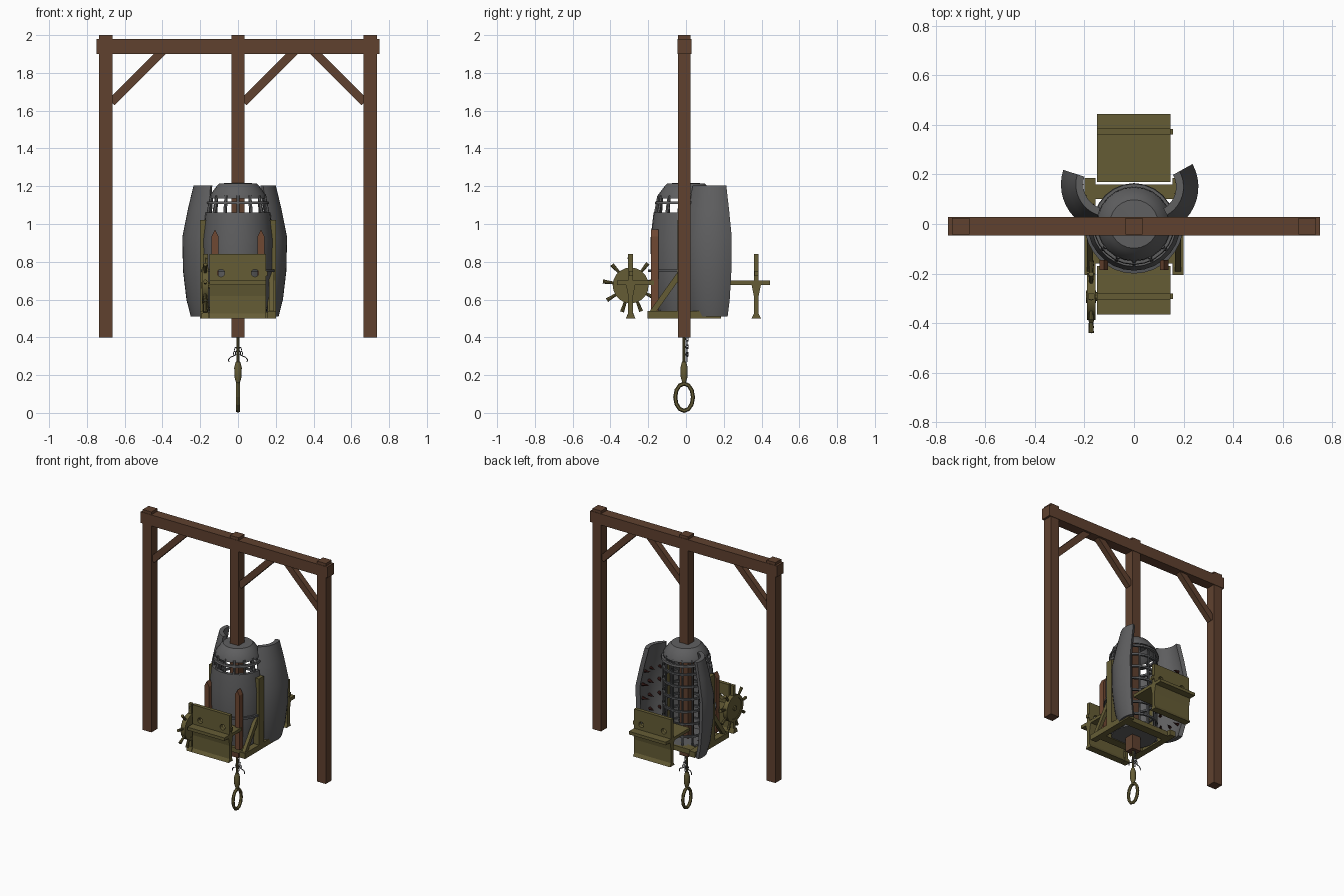
import bpy, bmesh, math
from math import cos, sin, radians, pi
from mathutils import Vector

if "Cube" in bpy.data.objects:
    bpy.data.objects.remove(bpy.data.objects["Cube"])


def mat(name, rgb):
    m = bpy.data.materials.new(name)
    m.diffuse_color = (*rgb, 1)
    m.use_nodes = True
    m.node_tree.nodes["Principled BSDF"].inputs["Base Color"].default_value = m.diffuse_color
    return m


WOOD = mat("brown wood", (.115, .053, .028))
STAKE = mat("reddish wood", (.16, .065, .032))
OLIVE = mat("olive wood", (.13, .108, .036))
IRON = mat("grey iron", (.115, .115, .118))
BAR = mat("dark iron bar", (.085, .088, .093))
SPIKE = mat("dark rust", (.045, .012, .01))


def make(name, verts, faces, m, smooth=False):
    me = bpy.data.meshes.new(name)
    me.from_pydata([tuple(v) for v in verts], [], faces)
    bm = bmesh.new()
    bm.from_mesh(me)
    bmesh.ops.recalc_face_normals(bm, faces=bm.faces)
    bm.to_mesh(me)
    bm.free()
    me.materials.append(m)
    o = bpy.data.objects.new(name, me)
    bpy.context.collection.objects.link(o)
    if smooth:
        bpy.ops.object.select_all(action='DESELECT')
        o.select_set(True)
        bpy.context.view_layer.objects.active = o
        bpy.ops.object.shade_smooth_by_angle(angle=radians(35))
    return o


def prism(name, pts, axis, a, b, m):
    """Extrude a 2D outline along axis 'x' or 'y'; outline is (y,z) or (x,z)."""
    n = len(pts)
    f = (lambda p, t: (t, p[0], p[1])) if axis == 'x' else (lambda p, t: (p[0], t, p[1]))
    v = [f(p, a) for p in pts] + [f(p, b) for p in pts]
    faces = [list(range(n)), list(range(n, 2 * n))]
    faces += [[i, (i + 1) % n, n + (i + 1) % n, n + i] for i in range(n)]
    return make(name, v, faces, m)


def box(name, x0, x1, y0, y1, z0, z1, m):
    return prism(name, [(x0, z0), (x1, z0), (x1, z1), (x0, z1)], 'y', y0, y1, m)


def strut(a, b, w):
    """2D outline of a beam of width w from a to b."""
    a, b = Vector(a), Vector(b)
    d = (b - a).normalized() * w / 2
    n = Vector((-d.y, d.x))
    return [a + n, a - n, b - n, b + n]


def rod(name, a, b, r0, r1, m, n=8):
    a, b = Vector(a), Vector(b)
    q = (b - a).to_track_quat('Z', 'Y')
    ring = [Vector((cos(2 * pi * i / n), sin(2 * pi * i / n), 0)) for i in range(n)]
    v = [a + q @ (p * r0) for p in ring] + [b + q @ (p * r1) for p in ring]
    faces = [list(range(n)), list(range(n, 2 * n))]
    faces += [[i, (i + 1) % n, n + (i + 1) % n, n + i] for i in range(n)]
    return make(name, v, faces, m)


def lathe(name, prof, m, a0=0, a1=360, n=24, c=(0, 0), smooth=True):
    """Sweep a closed (r,z) outline about a vertical axis."""
    full, k = a1 - a0 >= 360, len(prof)
    cnt = n if full else n + 1
    v, faces = [], []
    for i in range(cnt):
        t = radians(a0 + (a1 - a0) * i / n)
        v += [(c[0] + r * cos(t), c[1] + r * sin(t), z) for r, z in prof]
    for i in range(n):
        p, q = i * k, ((i + 1) % cnt) * k
        faces += [[p + j, p + (j + 1) % k, q + (j + 1) % k, q + j] for j in range(k)]
    if not full:
        faces += [list(range(k)), list(range((cnt - 1) * k, cnt * k))]
    return make(name, v, faces, m, smooth)


def loop(name, c, ry, rz, r, m, axis='x', n=12):
    """Elliptical ring; axis is its normal."""
    v, faces, k = [], [], 6
    for i in range(n):
        t = 2 * pi * i / n
        for j in range(k):
            s = 2 * pi * j / k
            u, w, h = (ry + r * cos(s)) * cos(t), (rz + r * cos(s)) * sin(t), r * sin(s)
            v.append(Vector(c) + Vector((h, u, w) if axis == 'x' else (u, h, w)))
    for i in range(n):
        p, q = i * k, (i + 1) % n * k
        faces += [[p + j, p + (j + 1) % k, q + (j + 1) % k, q + j] for j in range(k)]
    return make(name, v, faces, m)


# gallows frame
for x in (-.70, 0, .70):
    box("post", x - .035, x + .035, -.043, .025, .4, 2, WOOD)
box("top_beam", -.75, .75, -.046, .028, 1.90, 1.98, WOOD)
for x, s in ((-.67, 1), (.03, 1), (.67, -1)):
    prism("corner_brace", strut((x, 1.645), (x + s * .27, 1.915), .045), 'y', -.03, .012, WOOD)

# iron casing: outline radius by height
OUT = [(.145, .51), (.168, .6), (.186, .75), (.19, .93), (.16, 1.08), (.13, 1.205)]


def shell(prof, th):
    return prof + [(r - th, z) for r, z in reversed(prof)]


FRONT = [(.15, .53), (.172, .62), (.185, .75), (.188, .92), (.172, 1.06)]
lathe("front_casing", shell(FRONT, .015), IRON, 180, 360, 14)
lathe("cap", [(.15, 1.135), (.147, 1.155), (.115, 1.198), (.098, 1.215), (.001, 1.218),
              (.001, 1.2), (.09, 1.2), (.135, 1.14)], IRON)
lathe("casing_floor", [(.15, .505), (.15, .535), (.001, .535), (.001, .505)], IRON, smooth=False)
lathe("casing_band", [(.2, .745), (.2, .76), (.185, .76), (.185, .745)], BAR, 180, 360, 16)

# cage bars and hoops
for i in range(14):
    t = 2 * pi * (i + .5) / 14
    d = Vector((cos(t), sin(t), 0))
    up = Vector((0, 0, 1))
    rod("cage_bar", d * .147 + up * .53, d * .15 + up * 1.03, .007, .007, BAR, 6)
    rod("cage_bar_top", d * .15 + up * 1.03, d * .142 + up * 1.15, .007, .007, BAR, 6)
    if sin(t) < 0:
        rod("window_bar", d * .165 + up * 1.04, d * .144 + up * 1.15, .009, .009, IRON, 6)
for z in (.6, .69, .78, .87, .96, 1.05):
    lathe("cage_hoop", [(.157, z - .007), (.157, z + .007), (.143, z + .007), (.143, z - .007)], BAR)
lathe("window_hoop", [(.165, 1.105), (.162, 1.12), (.146, 1.12), (.146, 1.105)], IRON)

# two open doors with inner spikes
for side, c, a0 in (("right", (.07, .15), -61), ("left", (-.105, .16), 162)):
    lathe(side + "_door", shell(OUT, .03), IRON, a0, a0 + 90, 10, c)
    for z in (.62, .72, .82, .92, 1.02):
        for a in (18, 45, 72):
            t = radians(a0 + a)
            r = .152 if .65 < z < 1 else .142
            p = [(c[0] + q * cos(t), c[1] + q * sin(t), z) for q in (r + .015, r - .045)]
            rod("door_spike", p[0], p[1], .014, .001, SPIKE, 6)

# olive base frame with uprights and braces
for s in (-1, 1):
    xs = sorted((s * .155, s * .2))
    box("base_rail", *xs, -.205, .185, .5, .54, OLIVE)
    box("upright", *xs, -.045, .01, .54, 1.02, OLIVE)
    xb = sorted((s * .165, s * .19))
    prism("rail_brace", strut((-.18, .53), (-.03, .74), .03), 'x', *xb, OLIVE)
    box("cross_rail", -.155, .155, s * .13 - .03, s * .13 + .03, .5, .535, OLIVE)
    # pointed stakes in front of the casing
    x = s * .122
    prism("pointed_stake", [(x - .018, .54), (x + .018, .54), (x + .018, .935), (x, .97),
                            (x - .018, .935)], 'y', -.185, -.145, STAKE)

# leg stocks, front and back
for name, y, s in (("front", -.293, -1), ("back", .372, 1)):
    prism(name + "_stocks_stand", [(y - .025, .5), (y + .025, .5), (y + .013, .525), (y + .013, .62),
          (y + .025, .68), (y - .025, .68), (y - .013, .62), (y - .013, .525)], 'x', -.15, .147, OLIVE)
    ys = sorted((s * .17, y + s * .073))
    box(name + "_stocks_seat", -.15, .147, *ys, .678, .7, OLIVE)
    board = box(name + "_stocks_board", -.15, .147, y - .013, y + .013, .69, .84, OLIVE)
    for x in (-.09, .09):
        cut = rod("hole_cutter", (x, y - .1, .74), (x, y + .1, .74), .02, .02, OLIVE, 12)
        cut.hide_render = True
        cut.hide_viewport = True
        mod = board.modifiers.new("hole", 'BOOLEAN')
        mod.operation, mod.object, mod.solver = 'DIFFERENCE', cut, 'EXACT'
    box(name + "_stocks_latch", .14, .157, y - .01, y + .012, .725, .75, OLIVE)

# crank wheel on the left of the front stocks
wc = Vector((-.173, -.293, .675))
X = Vector((1, 0, 0))
rod("wheel_disc", wc - X * .012, wc + X * .012, .08, .08, OLIVE, 20)
rim = lathe("wheel_rim", [(.095, -.017), (.095, .017), (.075, .017), (.075, -.017)], OLIVE, n=20)
rim.rotation_euler = (0, pi / 2, 0)
rim.location = wc
rod("wheel_axle", wc - X * .02, wc + X * .04, .018, .018, OLIVE, 10)
for i in range(9):
    t = radians(12 + 40 * i)
    d = Vector((0, cos(t), sin(t)))
    rod("wheel_handle", wc + d * .085, wc + d * .148, .007, .011, OLIVE, 8)
box("wheel_post", -.185, -.16, -.305, -.28, .52, .84, OLIVE)
prism("wheel_foot", [(-.318, .5), (-.268, .5), (-.28, .53), (-.306, .53)], 'x', -.193, -.153, OLIVE)

# hanging pull ring
rod("pull_rod", (0, -.01, .26), (0, -.01, .41), .008, .008, OLIVE)
lathe("pull_grip", [(.001, .155), (.01, .16), (.019, .19), (.02, .24), (.012, .27), (.001, .275)],
      OLIVE, n=10, c=(0, -.01))
loop("pull_ring", (0, -.01, .083), .047, .072, .011, OLIVE)

# small chain with two hooks
for i in range(6):
    loop("chain_link", (0, .006, .39 - .02 * i), .006, .013, .0025, BAR, 'xy'[i % 2], 8)
for s in (-1, 1):
    loop("chain_link", (s * .012, .006, .335), .006, .012, .0025, BAR, 'y', 8)
    loop("chain_link", (s * .018, .006, .315), .006, .012, .0025, BAR, 'y', 8)
    pts = [(s * x, .006, z) for x, z in ((.01, .31), (.025, .3), (.04, .295), (.05, .282), (.048, .27))]
    for a, b in zip(pts, pts[1:]):
        rod("hook", a, b, .003, .003, BAR, 6)
